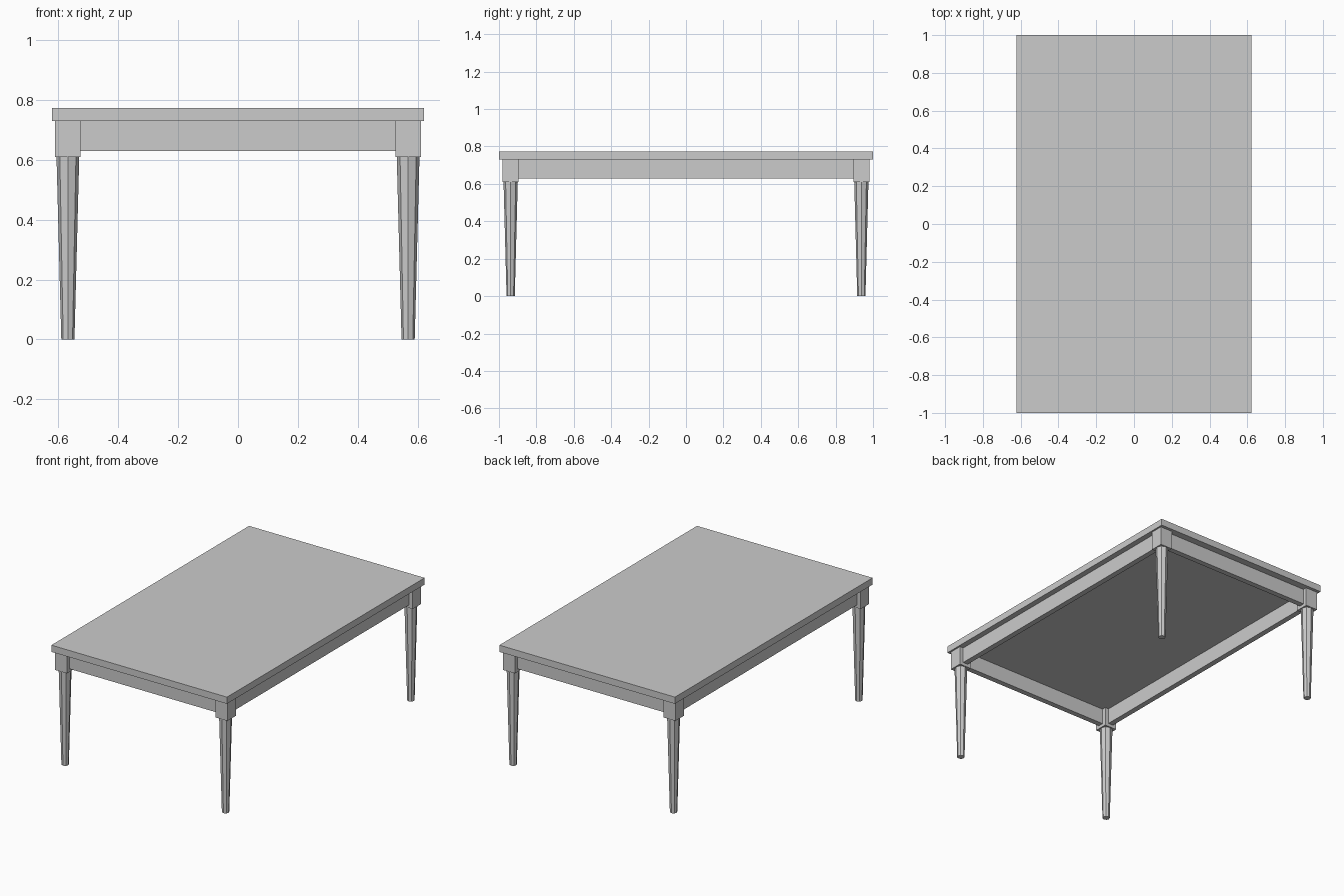
import bpy
import bmesh
from mathutils import Matrix

if "Cube" in bpy.data.objects:
    bpy.data.objects.remove(bpy.data.objects["Cube"])

LEG_X, LEG_Y = 0.5685, 0.9375   # leg centres
BLOCK = 0.085                   # corner block width
APRON = 0.035                   # apron thickness


def new_object(name, bm):
    mesh = bpy.data.meshes.new(name)
    bm.to_mesh(mesh)
    bm.free()
    obj = bpy.data.objects.new(name, mesh)
    bpy.context.collection.objects.link(obj)
    return obj


def box(name, x, y, z0, z1, sx, sy):
    bm = bmesh.new()
    place = Matrix.Translation((x, y, (z0 + z1) / 2)) @ Matrix.Diagonal((sx, sy, z1 - z0, 1))
    bmesh.ops.create_cube(bm, size=1, matrix=place)
    return new_object(name, bm)


def tapered_leg(name, x, y, height, r_bottom, r_top):
    bm = bmesh.new()
    bmesh.ops.create_cone(bm, cap_ends=True, segments=8, radius1=r_bottom, radius2=r_top,
                          depth=height, matrix=Matrix.Translation((x, y, height / 2)))
    return new_object(name, bm)


# Table top
box("table_top", 0, 0, 0.73, 0.773, 1.244, 2.0)

# Legs with square corner blocks
for sx, side in ((-1, "left"), (1, "right")):
    for sy, end in ((-1, "front"), (1, "back")):
        x, y = sx * LEG_X, sy * LEG_Y
        box(f"{end}_{side}_block", x, y, 0.61, 0.73, BLOCK, BLOCK)
        tapered_leg(f"{end}_{side}_leg", x, y, 0.61, 0.022, 0.038)

# Apron rails between the blocks
for s, name in ((-1, "front_apron"), (1, "back_apron")):
    box(name, 0, s * LEG_Y, 0.63, 0.73, 2 * LEG_X - BLOCK, APRON)
for s, name in ((-1, "left_apron"), (1, "right_apron")):
    box(name, s * LEG_X, 0, 0.63, 0.73, APRON, 2 * LEG_Y - BLOCK)
